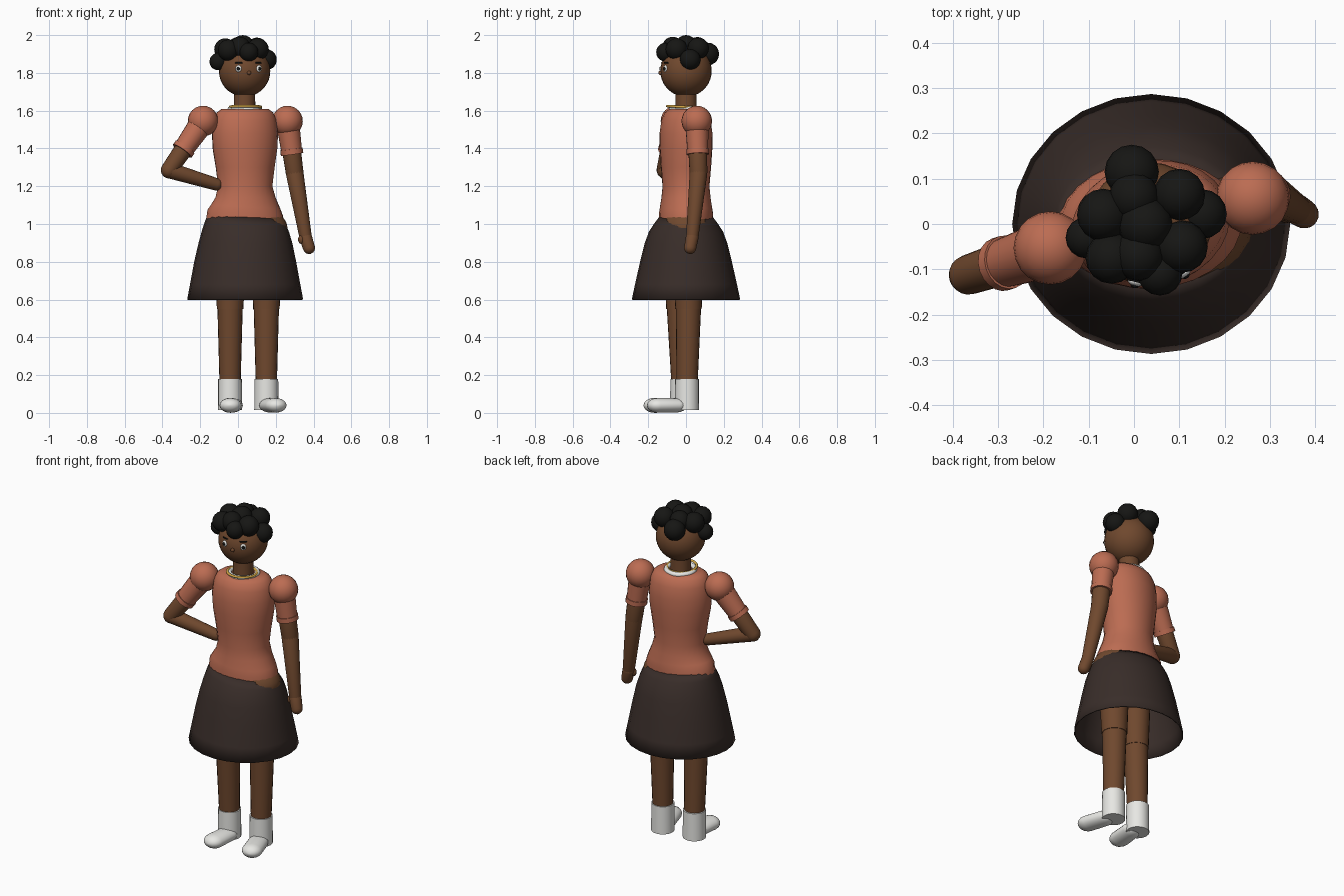
import bpy, bmesh, math
from mathutils import Vector, Matrix

if "Cube" in bpy.data.objects:
    bpy.data.objects.remove(bpy.data.objects["Cube"])


def mat(name, rgb):
    m = bpy.data.materials.new(name)
    m.diffuse_color = (*rgb, 1)
    m.use_nodes = True
    m.node_tree.nodes["Principled BSDF"].inputs["Base Color"].default_value = m.diffuse_color
    return m


SKIN = mat("skin", (0.16, 0.065, 0.027))
CORAL = mat("coral", (0.5, 0.15, 0.085))
DARK = mat("dark_cloth", (0.04, 0.026, 0.022))
HAIR = mat("hair", (0.008, 0.008, 0.007))
WHITE = mat("white", (0.8, 0.8, 0.77))
GOLD = mat("gold", (0.65, 0.38, 0.06))


def finish(name, bm, material, matrix=None):
    if matrix is not None:
        bmesh.ops.transform(bm, matrix=matrix, verts=bm.verts)
    bmesh.ops.recalc_face_normals(bm, faces=bm.faces)
    me = bpy.data.meshes.new(name)
    bm.to_mesh(me)
    bm.free()
    ob = bpy.data.objects.new(name, me)
    bpy.context.collection.objects.link(ob)
    me.materials.append(material)
    bpy.ops.object.select_all(action='DESELECT')
    bpy.context.view_layer.objects.active = ob
    ob.select_set(True)
    bpy.ops.object.shade_smooth_by_angle(angle=math.radians(45))
    return ob


def loft(name, rings, material, n=24, caps=True, matrix=None):
    """rings: (x, y, z, rx, ry, yaw in degrees, drop across x)"""
    bm = bmesh.new()
    loops = []
    for cx, cy, z, rx, ry, yaw, drop in rings:
        c, s = math.cos(math.radians(yaw)), math.sin(math.radians(yaw))
        loop = []
        for i in range(n):
            a = 2 * math.pi * i / n
            u, v = rx * math.cos(a), ry * math.sin(a)
            loop.append(bm.verts.new((cx + u * c - v * s, cy + u * s + v * c,
                                      z - drop * math.cos(a))))
        loops.append(loop)
    for lo, hi in zip(loops, loops[1:]):
        for i in range(n):
            j = (i + 1) % n
            bm.faces.new((lo[i], lo[j], hi[j], hi[i]))
    if caps:
        bm.faces.new(loops[0])
        bm.faces.new(loops[-1])
    return finish(name, bm, material, matrix)


def limb(name, p0, p1, r0, r1, material, rounded=True, flat=1.0, n=20):
    """Tapered tube between two points, with flat or domed ends."""
    p0, p1 = Vector(p0), Vector(p1)
    d = p1 - p0
    prof = [(0, r0), (d.length, r1)]
    if rounded:
        angles = [math.radians(t) for t in (85, 60, 40, 20)]
        prof = ([(-r0 * math.sin(t), r0 * math.cos(t)) for t in angles] + prof +
                [(d.length + r1 * math.sin(t), r1 * math.cos(t)) for t in reversed(angles)])
    m = (Matrix.Translation(p0) @ Matrix.Diagonal((1, 1, flat, 1)) @
         d.to_track_quat('Z', 'Y').to_matrix().to_4x4())
    return loft(name, [(0, 0, z, r, r, 0, 0) for z, r in prof], material, n, True, m)


def ball(name, c, r, material, u=16, v=10, yaw=0):
    r = (r, r, r) if isinstance(r, (int, float)) else r
    bm = bmesh.new()
    bmesh.ops.create_uvsphere(bm, u_segments=u, v_segments=v, radius=1)
    m = (Matrix.Translation(c) @ Matrix.Rotation(math.radians(yaw), 4, 'Z') @
         Matrix.Diagonal((*r, 1)))
    return finish(name, bm, material, m)


def ring(name, c, R, r, material, tilt=0):
    bpy.ops.mesh.primitive_torus_add(location=c, rotation=(tilt, 0, 0), major_radius=R,
                                     minor_radius=r, major_segments=32, minor_segments=10)
    ob = bpy.context.object
    ob.name = name
    ob.data.materials.append(material)
    bpy.ops.object.shade_smooth_by_angle(angle=math.radians(60))


# Blouse body, slightly twisted
loft("blouse", [
    (.035, 0, 1.01, .203, .143, 2, .02), (.038, 0, 1.06, .2, .143, 3, .015),
    (.04, 0, 1.09, .185, .138, 5, .01), (.04, 0, 1.14, .16, .13, 6, 0),
    (.038, 0, 1.2, .145, .124, 8, 0), (.038, 0, 1.3, .157, .132, 10, 0),
    (.037, 0, 1.4, .173, .138, 12, 0), (.037, 0, 1.48, .177, .138, 14, 0),
    (.037, 0, 1.55, .168, .128, 14, 0), (.037, 0, 1.59, .152, .11, 14, 0),
    (.037, 0, 1.61, .125, .085, 14, 0)], CORAL, 28)

# Hips and flared open skirt
ball("hips", (.05, 0, .98), (.212, .15, .12), SKIN, 24, 14)
skirt = loft("skirt", [
    (.038, 0, .6, .307, .287, 0, 0), (.038, 0, .68, .292, .27, 0, 0),
    (.038, 0, .8, .27, .243, 0, 0), (.04, 0, .9, .248, .218, 0, .003),
    (.041, 0, .96, .231, .196, 0, .008), (.042, 0, 1.0, .217, .17, 0, .014),
    (.042, 0, 1.04, .2, .14, 0, .018)], DARK, 24, False)
mod = skirt.modifiers.new("thickness", 'SOLIDIFY')
mod.thickness = .006

# Legs, boots and feet
for side, x, yt, yb in (("left", -.042, -.035, -.02), ("right", .15, .013, .005)):
    limb(side + "_thigh", (x + .005, yt, .95), (x, yt, .55), .088, .07, SKIN, False)
    limb(side + "_shin", (x, yt, .56), (x, yb, .12), .067, .055, SKIN, False)
    limb(side + "_boot", (x, yb, .015), (x, yb, .18), .064, .063, WHITE, False)
limb("left_foot", (-.03, -.06, .04), (-.04, -.167, .04), .056, .058, WHITE, flat=.68)
limb("right_foot", (.168, -.05, .04), (.2, -.15, .04), .056, .057, WHITE, flat=.68)

# Arm on hip
shoulder, elbow, hand = Vector((-.185, -.053, 1.545)), Vector((-.365, -.112, 1.285)), Vector((-.115, -.045, 1.21))
ball("left_puff", shoulder, .081, CORAL, 20, 12)
limb("left_sleeve", shoulder, shoulder.lerp(elbow, .58), .065, .054, CORAL, False)
limb("left_cuff", shoulder.lerp(elbow, .53), shoulder.lerp(elbow, .61), .06, .06, CORAL, False)
limb("left_upper_arm", shoulder.lerp(elbow, .4), elbow, .05, .044, SKIN)
limb("left_forearm", elbow, hand, .043, .033, SKIN)

# Hanging arm
shoulder, elbow, wrist = Vector((.262, .057, 1.545)), Vector((.3, .066, 1.27)), Vector((.358, .033, .93))
ball("right_puff", shoulder, .081, CORAL, 20, 12)
limb("right_sleeve", shoulder, shoulder.lerp(elbow, .6), .062, .055, CORAL, False)
limb("right_cuff", shoulder.lerp(elbow, .54), shoulder.lerp(elbow, .64), .06, .06, CORAL, False)
limb("right_upper_arm", shoulder.lerp(elbow, .4), elbow, .051, .047, SKIN)
limb("right_forearm", elbow, wrist, .047, .033, SKIN)
limb("right_hand", wrist, (.376, .022, .873), .034, .032, SKIN)
ball("thumb", (.336, .02, .918), (.018, .018, .024), SKIN)

# Neck, collar and necklace
limb("neck", (.035, 0, 1.56), (.035, 0, 1.72), .058, .055, SKIN, False)
ring("collar", (.036, 0, 1.61), .077, .014, WHITE)
ring("necklace", (.04, -.018, 1.62), .081, .007, GOLD, math.radians(-3))

# Head and face, turned a little to one side
HEAD = Vector((.035, 0, 1.81))
ball("head", HEAD, .136, SKIN, 28, 18)


def on_face(yaw, z, r=.136):
    a = math.radians(yaw)
    k = math.sqrt(r * r - z * z)
    return HEAD + Vector((k * math.sin(a), -k * math.cos(a), z))


for side, yaw in (("left", -14), ("right", 35)):
    ball(side + "_eye", on_face(yaw, .012, .132), (.017, .01, .019), WHITE, yaw=yaw)
    ball(side + "_pupil", on_face(yaw, .012, .14), (.009, .006, .01), HAIR, yaw=yaw)
    limb(side + "_brow", on_face(yaw - 7, .043), on_face(yaw + 7, .043), .004, .004, HAIR, n=8)
ball("nose", on_face(10, -.01, .138), (.011, .011, .011), SKIN)

# Hair curls
curls = [(-.005, .115, 1.9, .06), (.1, .065, 1.93, .057), (.15, .022, 1.87, .055),
         (-.068, .02, 1.925, .058), (-.105, -.03, 1.86, .046), (.025, 0, 1.94, .06),
         (-.05, -.075, 1.92, .057), (.01, -.07, 1.935, .056), (.105, -.05, 1.925, .058),
         (.057, -.108, 1.91, .05), (.0, .06, 1.935, .055)]
for i, (x, y, z, r) in enumerate(curls):
    ball(f"hair_curl_{i + 1}", (x, y, z), r, HAIR)
